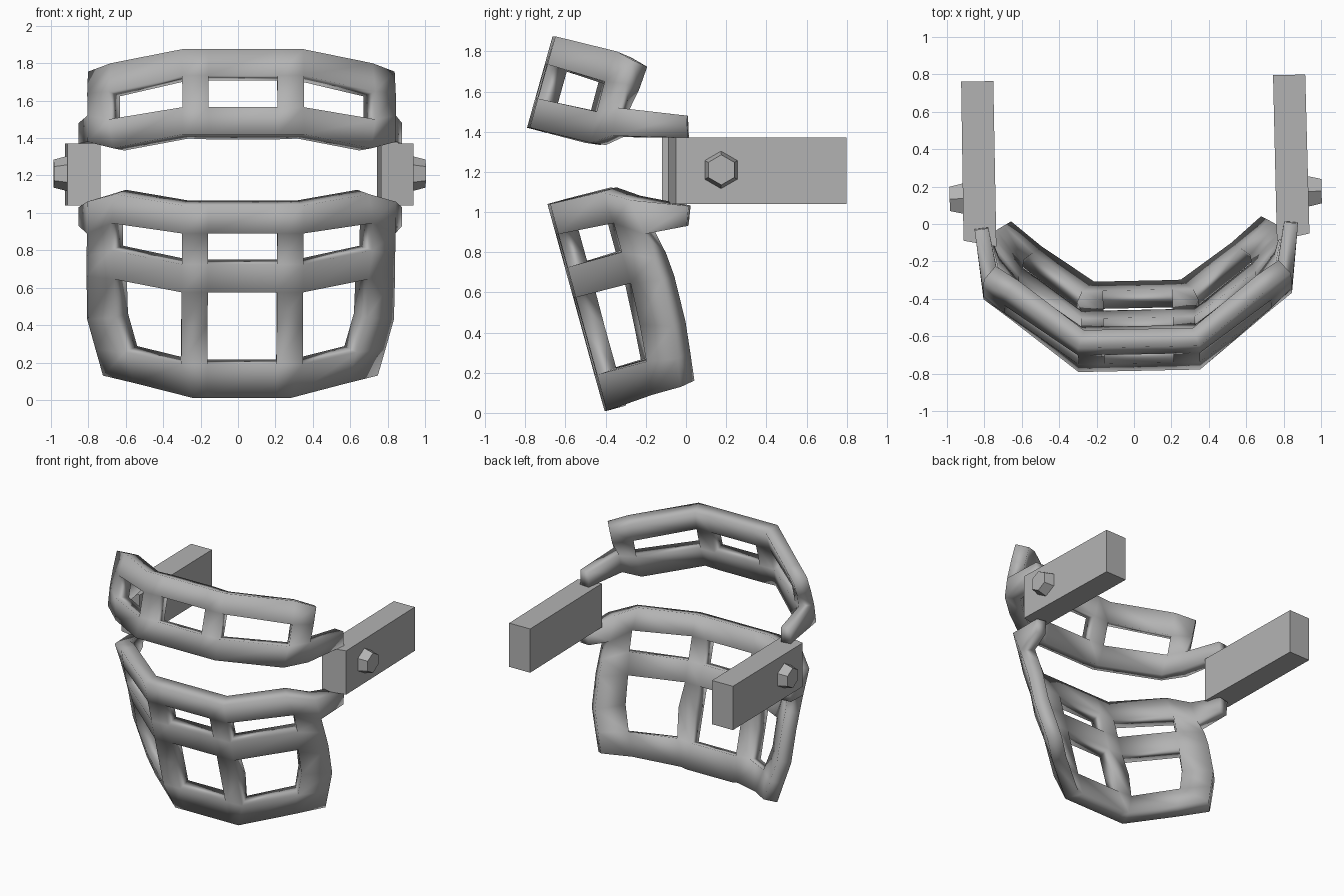
import bpy
import bmesh
from math import radians, pi
from mathutils import Matrix, Vector

default_cube = bpy.data.objects.get("Cube")
if default_cube:
    bpy.data.objects.remove(default_cube, do_unlink=True)

# One plain grey for every part
grey = bpy.data.materials.new("plain_grey")
grey.use_nodes = True
grey_colour = (0.45, 0.45, 0.45, 1.0)
grey.diffuse_color = grey_colour
shader = grey.node_tree.nodes["Principled BSDF"]
shader.inputs["Base Color"].default_value = grey_colour
shader.inputs["Roughness"].default_value = 0.6

# The whole guard sits turned very slightly about the vertical
PLACEMENT = Matrix.Translation((0.012, 0, 0)) @ Matrix.Rotation(radians(1.2), 4, 'Z')


def finish(name, bm):
    """Turn a bmesh into a placed, shaded object."""
    mesh = bpy.data.meshes.new(name)
    bm.to_mesh(mesh)
    bm.free()
    mesh.transform(PLACEMENT)
    mesh.materials.append(grey)
    obj = bpy.data.objects.new(name, mesh)
    bpy.context.collection.objects.link(obj)
    return obj


def smooth(obj, degrees=25):
    bpy.ops.object.select_all(action='DESELECT')
    obj.select_set(True)
    bpy.context.view_layer.objects.active = obj
    bpy.ops.object.shade_smooth_by_angle(angle=radians(degrees))


def front_column(x_values, z_values, y_start, tilt):
    """Column of the flat middle panel, leaning by tilt from its first row."""
    return [(x, y_start + tilt * (z - z_values[0]), z)
            for x, z in zip(x_values, z_values)]


def windowed_plate(name, columns, tang, tang_row, window_rows):
    """Faceted plate mirrored across the middle, with open windows and end tangs.

    columns run from the middle to the outer end, rows from bottom to top."""
    bm = bmesh.new()
    full = [[(-x, y, z) for x, y, z in col] for col in reversed(columns)] + columns
    grid = [[bm.verts.new(p) for p in col] for col in full]
    count = len(columns)
    # windows: the centre strip and the strip between each post and end post
    open_strips = {count - 1, count - 3, count + 1}
    for c in range(len(grid) - 1):
        for r in range(len(grid[0]) - 1):
            if c in open_strips and r in window_rows:
                continue
            bm.faces.new((grid[c][r], grid[c + 1][r],
                          grid[c + 1][r + 1], grid[c][r + 1]))
    # tangs reaching back to the mounting bars
    left, right = grid[-1], grid[0]
    thin = []
    for sign, end in ((1, left), (-1, right)):
        low, high = [bm.verts.new((sign * x, y, z)) for x, y, z in tang]
        thin += [low, high]
        face = [end[tang_row], low, high, end[tang_row + 1]]
        bm.faces.new(face if sign > 0 else face[::-1])
    bm.verts.index_update()
    thin_ids = [v.index for v in thin]
    total = len(bm.verts)
    obj = finish(name, bm)

    # plate thickness, slimmer at the tangs
    group = obj.vertex_groups.new(name="thickness")
    group.add(list(range(total)), 1.0, 'REPLACE')
    group.add(thin_ids, 0.75, 'REPLACE')
    solid = obj.modifiers.new("thickness", 'SOLIDIFY')
    solid.thickness = 0.1
    solid.offset = -1
    solid.use_even_offset = True
    solid.vertex_group = group.name
    smooth(obj)
    return obj


# Upper brow band
brow_z = [1.42, 1.565, 1.735, 1.875]
brow_columns = [
    front_column([0.185] * 4, brow_z, -0.785, 0.28),
    front_column([0.325] * 4, brow_z, -0.785, 0.28),
    [(0.69, -0.49, 1.345), (0.715, -0.46, 1.5), (0.715, -0.42, 1.65), (0.70, -0.36, 1.80)],
    [(0.825, -0.385, 1.38), (0.825, -0.36, 1.52), (0.825, -0.32, 1.64), (0.82, -0.28, 1.755)],
]
windowed_plate("upper_band", brow_columns,
               [(0.865, -0.01, 1.37), (0.865, -0.015, 1.48)],
               tang_row=0, window_rows={1})

# Lower face cage
cage_z = [0.01, 0.19, 0.4, 0.575, 0.725, 0.89, 1.04]
cage_columns = [
    front_column([0.185] * 7, cage_z, -0.4, -0.275),
    front_column([0.26] + [0.325] * 6, cage_z, -0.4, -0.275),
    [(0.57, -0.18, 0.09), (0.62, -0.21, 0.255), (0.675, -0.245, 0.44), (0.68, -0.29, 0.645),
     (0.70, -0.335, 0.8), (0.70, -0.375, 0.945), (0.68, -0.435, 1.10)],
    [(0.735, -0.04, 0.13), (0.775, -0.06, 0.27), (0.82, -0.085, 0.43), (0.825, -0.14, 0.66),
     (0.825, -0.18, 0.77), (0.825, -0.225, 0.89), (0.825, -0.30, 1.06)],
]
windowed_plate("lower_cage", cage_columns,
               [(0.865, -0.015, 0.93), (0.865, -0.005, 1.03)],
               tang_row=5, window_rows={1, 2, 4})

# Side mounting bars with slanted front ends, and hexagonal bolts
bar_plan = [(0.75, -0.105), (0.925, -0.07), (0.92, 0.78), (0.748, 0.78)]
for sign, side in ((1, "left"), (-1, "right")):
    bm = bmesh.new()
    base = bm.faces.new([bm.verts.new((sign * x, y, 1.04)) for x, y in bar_plan])
    lifted = bmesh.ops.extrude_face_region(bm, geom=[base])["geom"]
    bmesh.ops.translate(bm, vec=Vector((0, 0, 0.33)),
                        verts=[g for g in lifted if isinstance(g, bmesh.types.BMVert)])
    bmesh.ops.recalc_face_normals(bm, faces=bm.faces)
    finish(side + "_mounting_bar", bm)

    bm = bmesh.new()
    placed = (Matrix.Translation((sign * 0.952, 0.155, 1.21))
              @ Matrix.Rotation(sign * pi / 2, 4, 'Y')
              @ Matrix.Rotation(pi / 2, 4, 'Z'))
    bmesh.ops.create_cone(bm, cap_ends=True, segments=6, radius1=0.097,
                          radius2=0.075, depth=0.085, matrix=placed)
    finish(side + "_bolt", bm)
